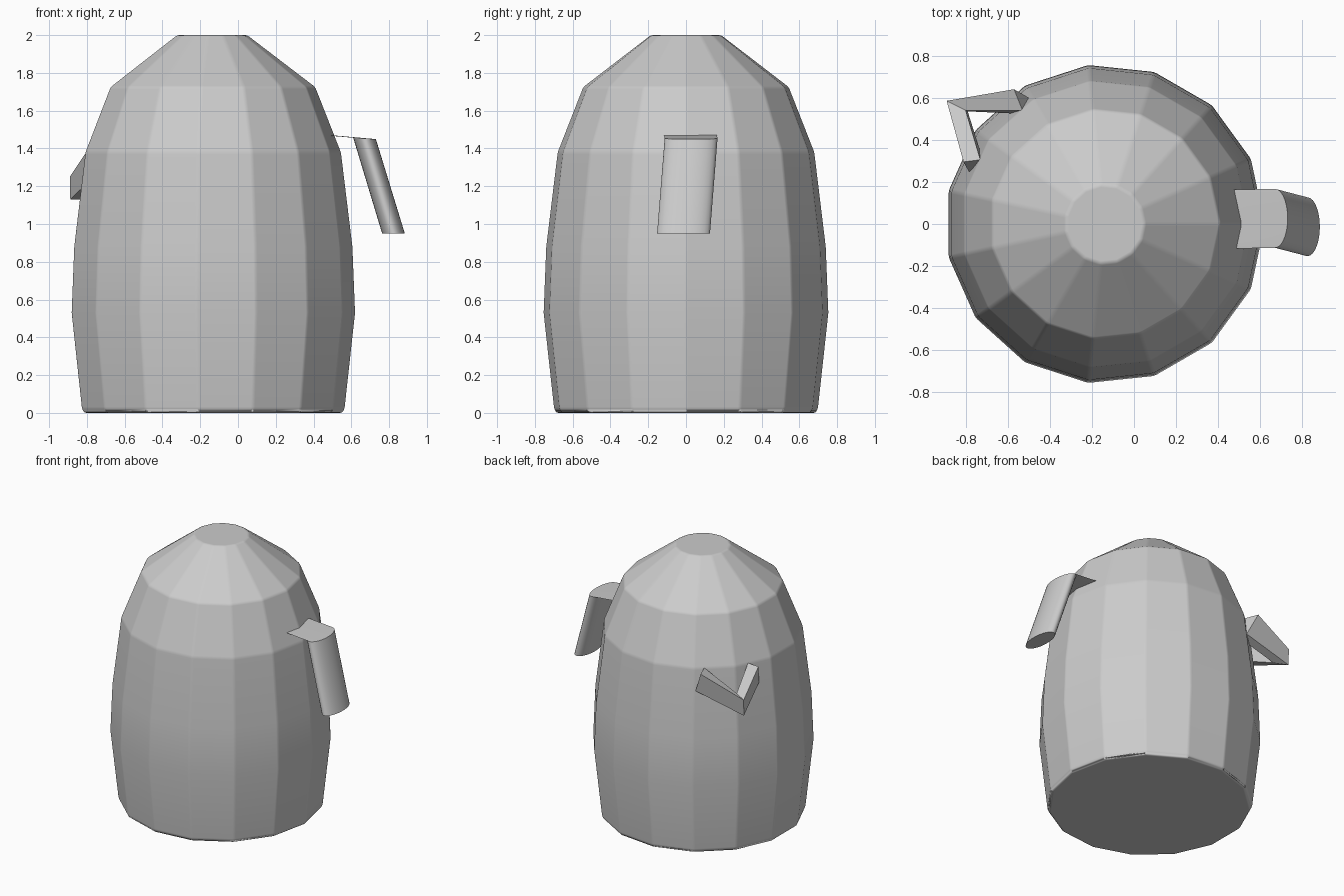
import bpy, bmesh
from math import sin, cos, tau, radians

if "Cube" in bpy.data.objects:
    bpy.data.objects.remove(bpy.data.objects["Cube"])


def loft(name, rings, smooth=None):
    """Skin a list of closed point rings and cap both ends."""
    bm = bmesh.new()
    vs = [[bm.verts.new(p) for p in ring] for ring in rings]
    n = len(rings[0])
    for a, b in zip(vs, vs[1:]):
        for i in range(n):
            j = (i + 1) % n
            bm.faces.new((a[i], a[j], b[j], b[i]))
    bm.faces.new(vs[0][::-1])
    bm.faces.new(vs[-1])
    bmesh.ops.recalc_face_normals(bm, faces=bm.faces[:])
    me = bpy.data.meshes.new(name)
    bm.to_mesh(me)
    bm.free()
    ob = bpy.data.objects.new(name, me)
    bpy.context.collection.objects.link(ob)
    if smooth:
        bpy.ops.object.select_all(action='DESELECT')
        ob.select_set(True)
        bpy.context.view_layer.objects.active = ob
        bpy.ops.object.shade_smooth_by_angle(angle=radians(smooth))
    return ob


def ellipse(cx, cy, cz, rx, ry, n, tilt=0.0):
    return [(cx + rx * cos(tau * k / n), cy + ry * sin(tau * k / n),
             cz - tilt * rx * cos(tau * k / n)) for k in range(n)]


# Fifteen-sided barrel body with softened corners
profile = [(0.69, 0), (0.703, 0.02), (0.759, 0.53), (0.745, 0.88),
           (0.684, 1.38), (0.548, 1.725), (0.188, 2.0)]
body = loft("body", [ellipse(-0.138, 0, z, r, r, 15) for r, z in profile])
bev = body.modifiers.new("soft_edges", 'BEVEL')
bev.width = 0.015
bev.segments = 2
bev.limit_method = 'ANGLE'
bev.angle_limit = radians(14)
bev.harden_normals = True
for p in body.data.polygons:
    p.use_smooth = True

# Right arm: oval section swept out of the body, then down
loft("right_arm", [
    ellipse(0.42, 0.022, 1.475, 0.06, 0.14, 28, 0.06),
    ellipse(0.67, 0.027, 1.453, 0.06, 0.14, 28, 0.06),
    ellipse(0.823, -0.013, 0.95, 0.06, 0.14, 28)], smooth=40)

# Left arm: bent square bar, both ends rising into the body
# each ring: top outer, top inner, bottom inner, bottom outer
loft("left_arm", [
    [(-0.57, 0.64, 1.38), (-0.53, 0.54, 1.38), (-0.46, 0.52, 1.24), (-0.50, 0.60, 1.22)],
    [(-0.89, 0.585, 1.25), (-0.80, 0.54, 1.26), (-0.79, 0.535, 1.13), (-0.888, 0.58, 1.13)],
    [(-0.81, 0.295, 1.37), (-0.73, 0.305, 1.38), (-0.70, 0.25, 1.24), (-0.785, 0.25, 1.23)]])
